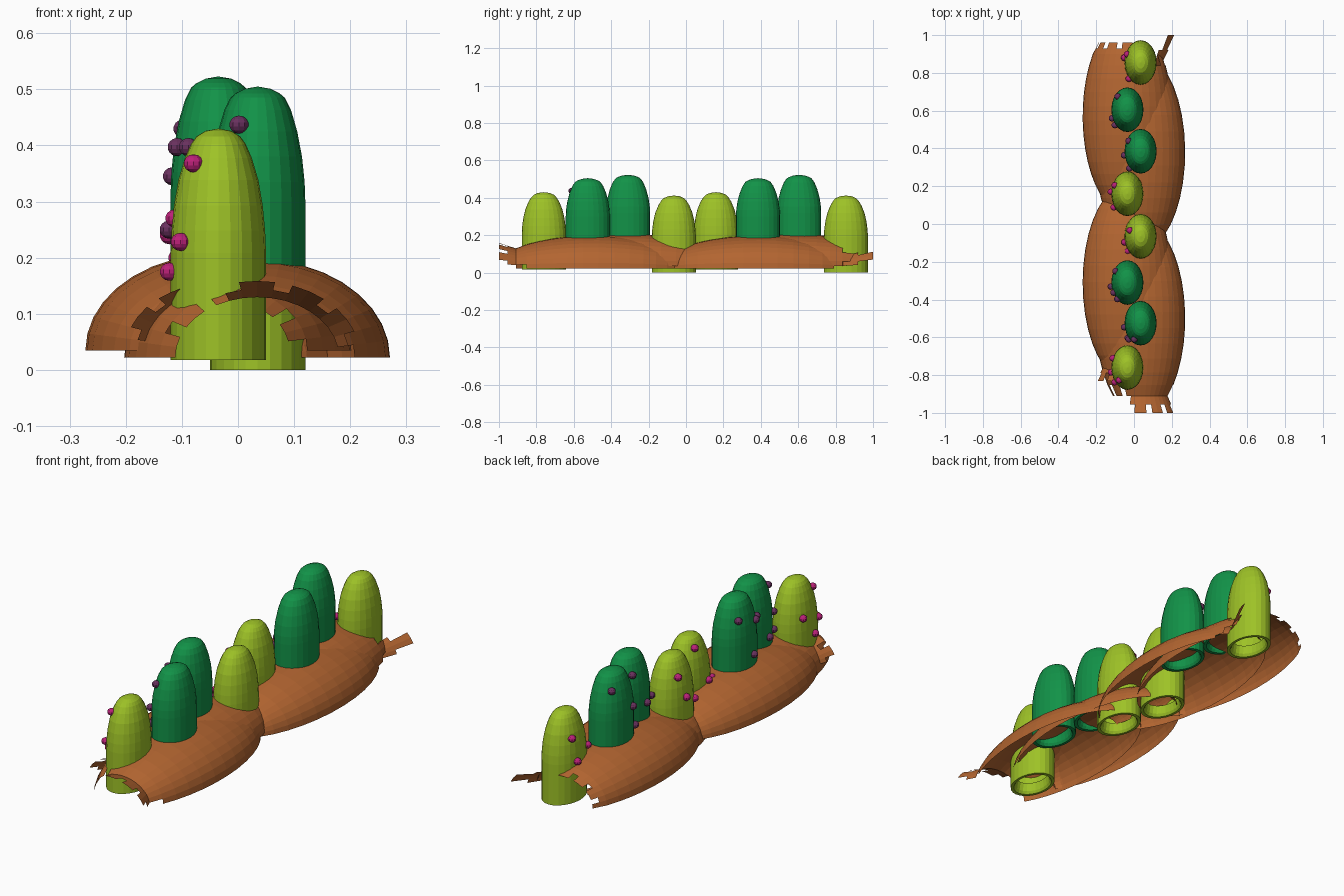
import bpy, bmesh, math
from mathutils import Vector

if "Cube" in bpy.data.objects:
    bpy.data.objects.remove(bpy.data.objects["Cube"])


def material(name, rgb):
    m = bpy.data.materials.new(name)
    m.diffuse_color = (*rgb, 1)
    m.use_nodes = True
    m.node_tree.nodes["Principled BSDF"].inputs["Base Color"].default_value = m.diffuse_color
    return m


SOIL = material("soil brown", (0.45, 0.13, 0.03))
LIME = material("lime green", (0.34, 0.54, 0.02))
GREEN = material("deep green", (0.006, 0.29, 0.065))
PINK = material("magenta", (0.50, 0.015, 0.19))
PLUM = material("plum", (0.14, 0.03, 0.11))


def finish(name, bm, mat):
    me = bpy.data.meshes.new(name)
    bm.to_mesh(me)
    bm.free()
    me.materials.append(mat)
    ob = bpy.data.objects.new(name, me)
    bpy.context.collection.objects.link(ob)
    return ob


def loft(bm, rings, keep=lambda i, j: True, closed=False):
    """Skin neighbouring rings of points with quads."""
    vs = [[bm.verts.new(p) for p in r] for r in rings]
    n = len(vs[0])
    for i in range(len(vs) - 1):
        for j in range(n if closed else n - 1):
            if keep(i, j):
                k = (j + 1) % n
                bm.faces.new((vs[i][j], vs[i][k], vs[i + 1][k], vs[i + 1][j]))
    loose = [v for v in bm.verts if not v.link_faces]
    bmesh.ops.delete(bm, geom=loose, context='VERTS')
    return vs


# Soil mounds: hollow half ellipsoids, ragged and flared at the outer end
SEG = 18


def mound(name, cx, cy, cz, height, side, y_end, flare_y, flare_s, sector):
    a, b = 0.237, 0.52
    amax = math.asin(min(0.99, abs(y_end - cy) / b))
    amin = -math.radians(78)
    steps = 14
    path = []
    for i in range(steps + 1):
        t = amin + (amax - amin) * i / steps
        path.append((cy + side * b * math.sin(t), math.cos(t)))
    y0, s0 = path[-1]
    for f in (0.5, 1.0):
        path.append((y0 + (flare_y - y0) * f, s0 + (flare_s - s0) * f))
    rings = []
    for y, s in path:
        rings.append([(cx + a * s * math.cos(math.pi * j / SEG), y,
                       cz + height * s * math.sin(math.pi * j / SEG))
                      for j in range(SEG + 1)])

    def keep(i, j):
        if i < steps - 1:
            return True
        ang = 180 * (j + 0.5) / SEG
        inside = sector[0] <= ang <= sector[1]
        if i == steps - 1:                       # ragged edge
            return inside or j % 3 != 0
        if i == steps:
            return inside
        return inside and j % 3 != 1             # loose teeth
    bm = bmesh.new()
    loft(bm, rings, keep)
    # make faces point outwards
    bm.normal_update()
    if sum(f.normal.z for f in bm.faces) < 0:
        bmesh.ops.reverse_faces(bm, faces=bm.faces[:])
    finish(name, bm, SOIL)


mound("front_mound_left", -0.035, -0.31, 0.035, 0.172, -1, -0.75, -0.83, 0.70, (110, 170))
mound("front_mound_right", 0.034, -0.50, 0.022, 0.175, -1, -0.91, -1.0, 0.78, (10, 110))
mound("back_mound_left", -0.035, 0.57, 0.035, 0.172, 1, 0.90, 0.96, 0.64, (60, 180))
mound("back_mound_right", 0.034, 0.38, 0.022, 0.175, 1, 0.84, 1.0, 0.80, (10, 50))

# Bush profiles: (radius fraction, height), from base to tip
LIME_P = [(1, 0.0), (1, 0.19), (0.98, 0.23), (0.93, 0.275), (0.84, 0.32),
          (0.70, 0.36), (0.57, 0.385), (0.46, 0.398), (0.27, 0.408), (0, 0.412)]
GREEN_P = [(1, 0.14), (1, 0.30), (0.985, 0.335), (0.93, 0.38), (0.83, 0.425),
           (0.70, 0.463), (0.57, 0.485), (0.46, 0.493), (0.27, 0.501), (0, 0.505)]
RX, RY, SIDES = 0.085, 0.118, 24


def bush(name, cx, cy, cz, profile, mat):
    z0 = profile[0][1]
    # inner wall, base rim, then the outside up to the tip
    pts = [(0.72, z0 + 0.05), (0.78, z0 + 0.012), (0.86, z0)] + profile[:-1]
    rings = [[(cx + RX * r * math.cos(2 * math.pi * j / SIDES),
               cy + RY * r * math.sin(2 * math.pi * j / SIDES), cz + z)
              for j in range(SIDES)] for r, z in pts]
    bm = bmesh.new()
    vs = loft(bm, rings, closed=True)
    tip = bm.verts.new((cx, cy, cz + profile[-1][1]))
    for j in range(SIDES):
        bm.faces.new((vs[-1][j], vs[-1][(j + 1) % SIDES], tip))
    finish(name, bm, mat)


def radius_at(profile, z):
    for (r0, z0), (r1, z1) in zip(profile, profile[1:]):
        if z0 <= z <= z1:
            return r0 + (r1 - r0) * (z - z0) / (z1 - z0)
    return 1.0


# Blossoms: small flattened balls on the left side of each bush
def blossoms(name, cx, cy, cz, profile, spots, mat):
    bm = bmesh.new()
    for deg, z in spots:
        r = radius_at(profile, z - cz)
        t = math.radians(deg)                    # 0 = towards -x, + = towards +y
        c = Vector((cx - (RX * r + 0.004) * math.cos(t),
                    cy + (RY * r + 0.004) * math.sin(t), z))
        got = bmesh.ops.create_uvsphere(bm, u_segments=10, v_segments=7, radius=0.018)
        for v in got["verts"]:
            v.co = Vector((v.co.x, v.co.y, v.co.z * 0.9)) + c
    finish(name, bm, mat)


# (x, y, is lime, blossom spots as angle and height)
BUSHES = [
    (-0.035, -0.76, True, [(-48, 0.368), (-40, 0.228), (-12, 0.175), (25, 0.27)]),
    (0.035, -0.525, False, [(-62, 0.437), (-45, 0.32), (-10, 0.23), (-40, 0.24)]),
    (-0.035, -0.31, False, [(35, 0.43), (-28, 0.397), (-50, 0.397), (-10, 0.25)]),
    (0.035, -0.065, True, [(22, 0.365), (-15, 0.20), (-40, 0.19)]),
    (-0.035, 0.16, True, [(26, 0.34), (5, 0.24), (-36, 0.20)]),
    (0.035, 0.385, False, [(32, 0.42), (-10, 0.27), (-48, 0.27)]),
    (-0.035, 0.605, False, [(45, 0.45), (-22, 0.345), (-42, 0.24)]),
    (0.035, 0.855, True, [(24, 0.30), (12, 0.19), (-45, 0.22)]),
]
for n, (x, y, lime, spots) in enumerate(BUSHES, 1):
    z = 0.018 if x < 0 else 0.0
    prof = LIME_P if lime else GREEN_P
    kind = "short" if lime else "tall"
    bush(f"{kind}_bush_{n}", x, y, z, prof, LIME if lime else GREEN)
    blossoms(f"blossoms_{n}", x, y, z, prof, spots, PINK if lime else PLUM)
